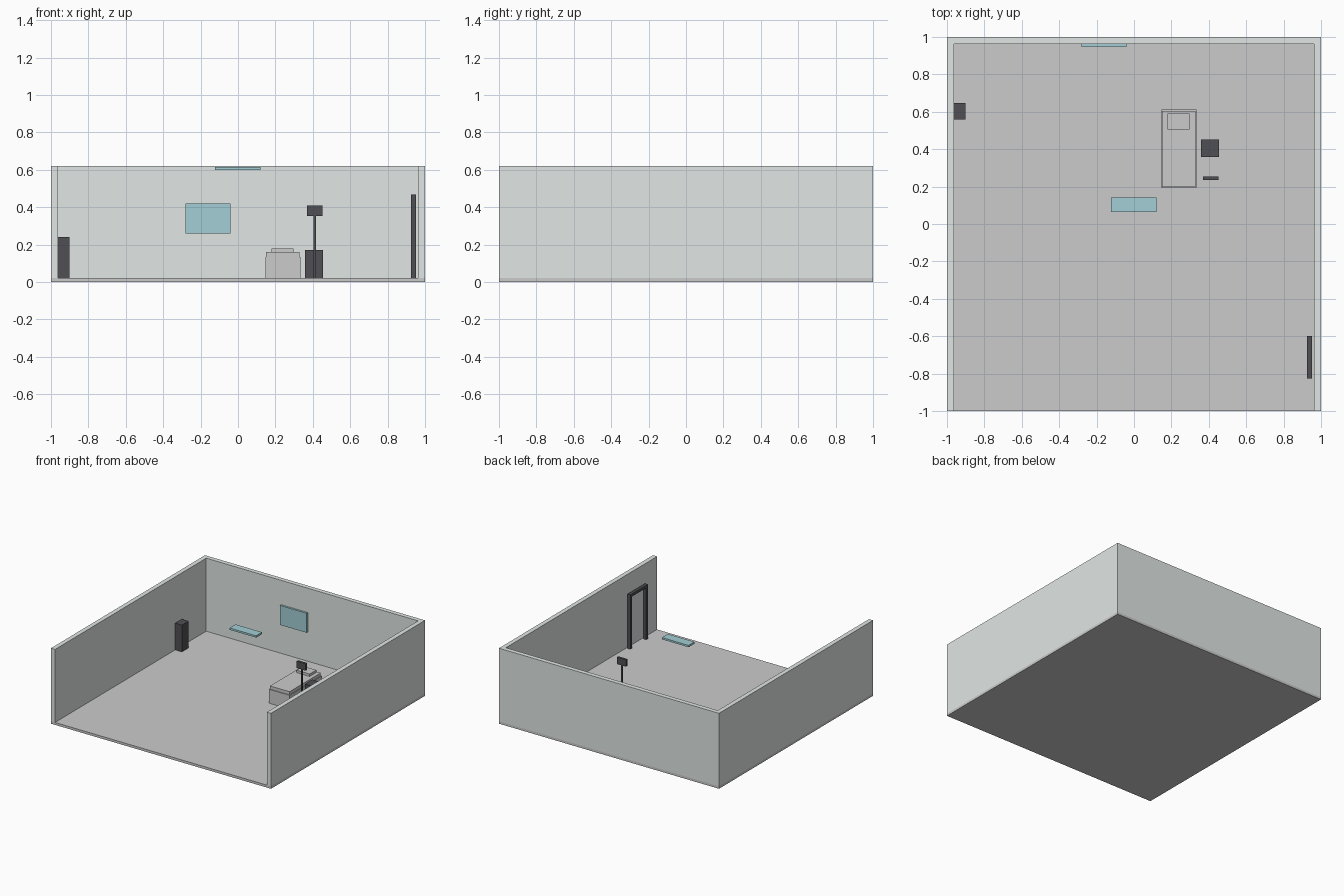
import bpy, bmesh

if "Cube" in bpy.data.objects:
    bpy.data.objects.remove(bpy.data.objects["Cube"])


def material(name, rgb):
    m = bpy.data.materials.new(name)
    m.diffuse_color = (*rgb, 1)
    m.use_nodes = True
    m.node_tree.nodes["Principled BSDF"].inputs["Base Color"].default_value = m.diffuse_color
    return m


WALL = material("pale_green", (0.75, 0.80, 0.79))
DARK = material("dark_grey", (0.08, 0.08, 0.09))
TEAL = material("teal", (0.36, 0.62, 0.66))


def finish(name, bm, mat):
    bmesh.ops.recalc_face_normals(bm, faces=bm.faces)
    mesh = bpy.data.meshes.new(name)
    bm.to_mesh(mesh)
    bm.free()
    ob = bpy.data.objects.new(name, mesh)
    bpy.context.collection.objects.link(ob)
    if mat:
        mesh.materials.append(mat)
    return ob


def prism(name, outline, z0, z1, mat=None):
    """Extrude a flat outline from z0 up to z1."""
    bm = bmesh.new()
    face = bm.faces.new([bm.verts.new((x, y, z0)) for x, y in outline])
    ext = bmesh.ops.extrude_face_region(bm, geom=[face])
    top = [v for v in ext["geom"] if isinstance(v, bmesh.types.BMVert)]
    bmesh.ops.translate(bm, verts=top, vec=(0, 0, z1 - z0))
    return finish(name, bm, mat)


def box(name, x, y, z, mat=None):
    return prism(name, [(x[0], y[0]), (x[1], y[0]), (x[1], y[1]), (x[0], y[1])], *z, mat)


F = 0.02     # floor top
I = 0.963    # inner wall face

# Room shell: floor slab and U-shaped wall, open at the front
box("floor", (-1, 1), (-1, 1), (0, F))
prism("walls", [(-1, -1), (-I, -1), (-I, I), (I, I), (I, -1), (1, -1), (1, 1), (-1, 1)],
      F, 0.62, WALL)

# Bed
box("bed_base", (0.146, 0.334), (0.192, 0.612), (F, 0.134))
box("mattress", (0.151, 0.329), (0.199, 0.604), (0.134, 0.16))
box("pillow", (0.178, 0.298), (0.505, 0.591), (0.16, 0.18))

# Bedside cabinet and monitor on a pole
box("bedside_cabinet", (0.358, 0.455), (0.358, 0.452), (F, 0.171), DARK)
box("monitor_pole", (0.404, 0.416), (0.238, 0.25), (F, 0.353), DARK)
box("monitor", (0.369, 0.451), (0.234, 0.254), (0.352, 0.408), DARK)

# Tall cabinet on the left wall
box("tall_cabinet", (-I, -0.902), (0.56, 0.647), (F, 0.24), DARK)

# Door frame near the right wall
for side, y in (("front", -0.827), ("back", -0.622)):
    box(f"door_post_{side}", (0.926, 0.951), (y, y + 0.022), (F, 0.445), DARK)
box("door_lintel", (0.926, 0.951), (-0.827, -0.6), (0.445, 0.467), DARK)

# Wall screen and ceiling light panel
box("wall_screen", (-0.282, -0.04), (0.947, I), (0.26, 0.42), TEAL)
box("ceiling_light", (-0.122, 0.12), (0.064, 0.141), (0.6, 0.615), TEAL)
